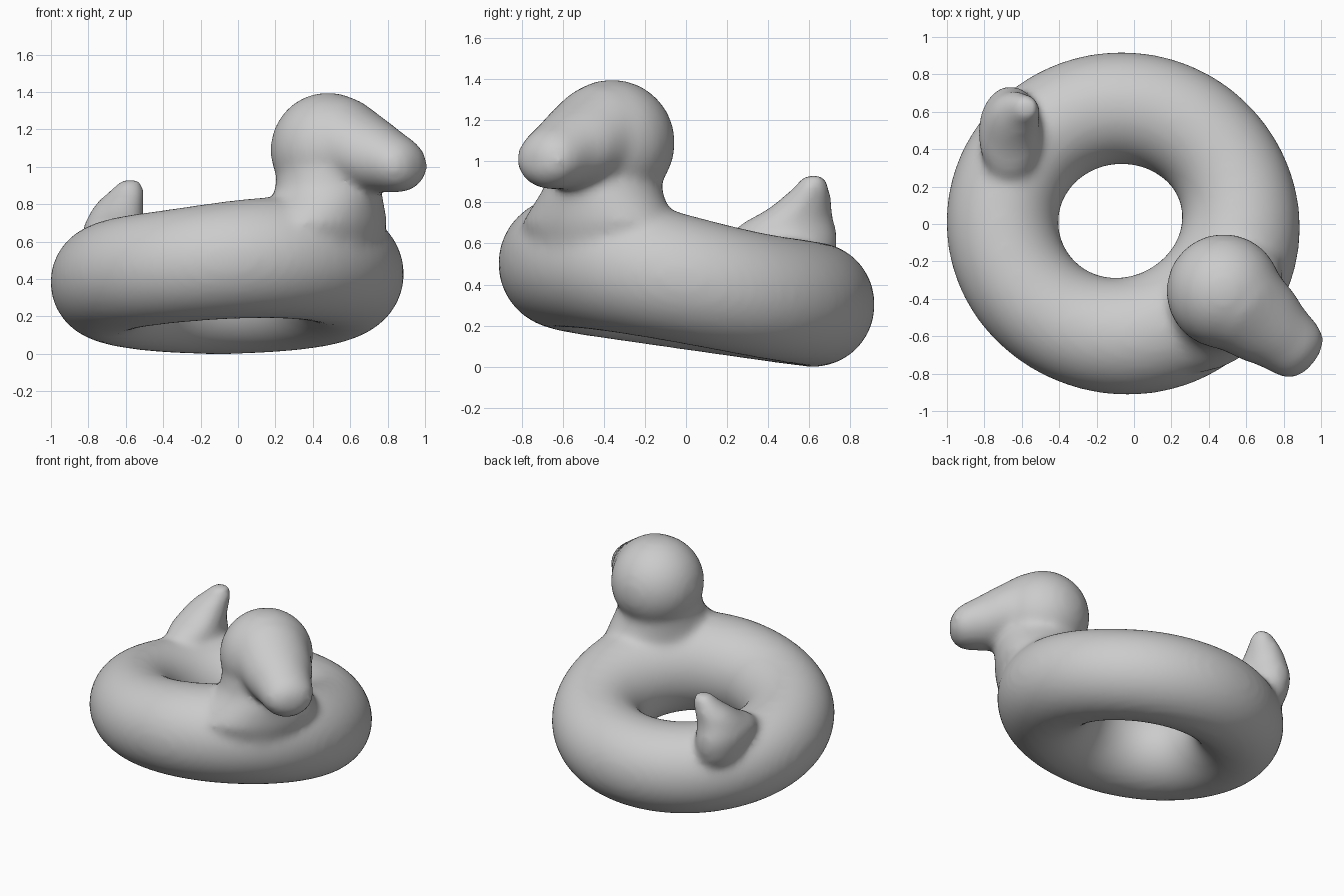
import bpy, bmesh
from math import sin, cos, tau
from mathutils import Vector

cube = bpy.data.objects.get("Cube")
if cube:
    bpy.data.objects.remove(cube)

grey = bpy.data.materials.new("plain_grey")
grey.use_nodes = True
colour = (0.6, 0.6, 0.6, 1)
grey.diffuse_color = colour
grey.node_tree.nodes["Principled BSDF"].inputs["Base Color"].default_value = colour

SIDES = 32
bm = bmesh.new()


def skin(rings, closed=False):
    """Bridge rings of points with quads, capping the ends unless closed."""
    loops = [[bm.verts.new(p) for p in ring] for ring in rings]
    count = len(loops)
    for i in range(count if closed else count - 1):
        a, b = loops[i], loops[(i + 1) % count]
        for j in range(len(a)):
            k = (j + 1) % len(a)
            bm.faces.new((a[j], a[k], b[k], b[j]))
    if not closed:
        bm.faces.new(loops[0][::-1])
        bm.faces.new(loops[-1])


def oval(centre, u, v):
    return [centre + u * cos(tau * i / SIDES) + v * sin(tau * i / SIDES)
            for i in range(SIDES)]


def upright(sections, u, v):
    """Loft horizontal ovals given as x, y, z, radius along u, radius along v."""
    skin([oval(Vector((x, y, z)), u * ru, v * rv) for x, y, z, ru, rv in sections])


# Inflated ring, sloping down to the back, fuller and higher below the neck
rings = []
for i in range(72):
    a = tau * i / 72
    out = Vector((cos(a), sin(a), 0))
    swell = max(0, cos(a + 0.75)) ** 2
    c = Vector((-0.066 + 0.638 * out.x, 0.01 + 0.61 * out.y, 0))
    c.z = 0.392 + 0.01 * c.x - 0.143 * c.y + 0.05 * swell
    rings.append(oval(c, out * (0.3 + 0.03 * swell),
                      Vector((0, 0, 0.304 + 0.025 * swell))))
skin(rings, closed=True)

# Neck, flaring along the ring at its base
forward = Vector((0.78, -0.62, 0)).normalized()
side = Vector((0.62, 0.78, 0)).normalized()
upright([(0.43, -0.42, 0.45, 0.2, 0.25), (0.45, -0.43, 0.6, 0.27, 0.36),
         (0.46, -0.43, 0.7, 0.285, 0.41), (0.47, -0.42, 0.77, 0.285, 0.365),
         (0.48, -0.41, 0.84, 0.285, 0.31), (0.48, -0.4, 0.9, 0.28, 0.28),
         (0.48, -0.39, 1.0, 0.27, 0.27)], forward, side)

# Round head
head = Vector((0.48, -0.36, 1.09))
ball = bmesh.ops.create_uvsphere(bm, u_segments=32, v_segments=20, radius=0.308)
bmesh.ops.translate(bm, verts=ball["verts"], vec=head)

# Bill, lofted forward from the head: distance, height, half width, half height
bill = [(0, 1.1, 0.26, 0.28), (0.15, 1.115, 0.26, 0.255), (0.3, 1.075, 0.228, 0.208),
        (0.4, 1.045, 0.193, 0.183), (0.48, 1.02, 0.178, 0.16),
        (0.54, 1.01, 0.162, 0.138), (0.585, 1.005, 0.125, 0.1),
        (0.612, 1.0, 0.06, 0.05)]
skin([oval(Vector((head.x, head.y, z)) + forward * s, side * w, Vector((0, 0, h)))
      for s, z, w, h in bill])

# Upturned tail, with a ramp rising from the top of the ring
upright([(-0.63, 0.5, 0.35, 0.1, 0.12), (-0.65, 0.52, 0.5, 0.15, 0.2),
         (-0.66, 0.49, 0.6, 0.17, 0.25), (-0.665, 0.48, 0.66, 0.17, 0.255),
         (-0.66, 0.505, 0.71, 0.155, 0.215), (-0.65, 0.54, 0.75, 0.145, 0.17),
         (-0.635, 0.575, 0.8, 0.13, 0.135), (-0.595, 0.61, 0.87, 0.095, 0.09),
         (-0.57, 0.625, 0.932, 0.055, 0.05)],
        Vector((1, 0, 0)), Vector((0, 1, 0)))

bmesh.ops.recalc_face_normals(bm, faces=bm.faces)
mesh = bpy.data.meshes.new("duck_swim_ring")
bm.to_mesh(mesh)
bm.free()
mesh.materials.append(grey)
duck = bpy.data.objects.new("duck_swim_ring", mesh)
bpy.context.collection.objects.link(duck)

# Fuse the parts into one skin and soften the joins
remesh = duck.modifiers.new("fuse", "REMESH")
remesh.mode = "VOXEL"
remesh.voxel_size = 0.022
remesh.use_smooth_shade = True
soften = duck.modifiers.new("soften", "SMOOTH")
soften.factor = 0.5
soften.iterations = 18
